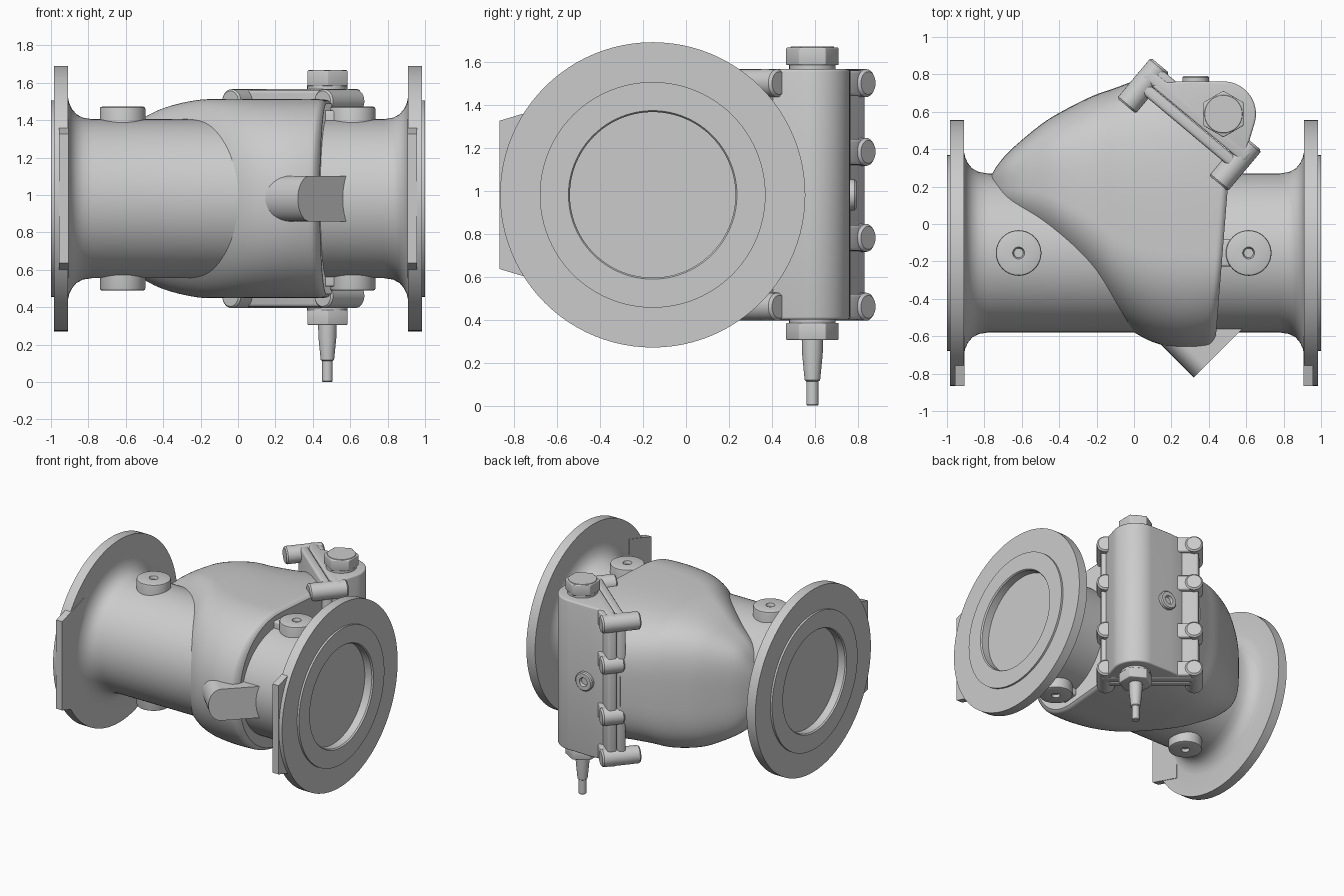
import bpy, bmesh
from math import sin, cos, pi, radians
from mathutils import Matrix, Vector

if "Cube" in bpy.data.objects:
    bpy.data.objects.remove(bpy.data.objects["Cube"])

CZ, CY = 0.98, -0.155          # pipe axis height and depth
T = Matrix.Translation


def finish(name, bm, M=Matrix(), bevel=0.0, segs=3, angle=32):
    bmesh.ops.recalc_face_normals(bm, faces=bm.faces)
    if bevel:
        es = [e for e in bm.edges if len(e.link_faces) == 2 and e.calc_face_angle() > radians(40)]
        bmesh.ops.bevel(bm, geom=es, offset=bevel, segments=segs, affect='EDGES', profile=0.5,
                        clamp_overlap=True)
    bm.transform(M)
    me = bpy.data.meshes.new(name)
    bm.to_mesh(me)
    bm.free()
    ob = bpy.data.objects.new(name, me)
    bpy.context.collection.objects.link(ob)
    bpy.ops.object.select_all(action='DESELECT')
    ob.select_set(True)
    bpy.context.view_layer.objects.active = ob
    bpy.ops.object.shade_smooth_by_angle(angle=radians(angle))
    return ob


def lathe(name, profile, M, seg=40, bevel=0.0):
    """Revolve (height, radius) points about local z."""
    bm = bmesh.new()
    rings = []
    for a, r in profile:
        n = 1 if r == 0 else seg
        rings.append([bm.verts.new((r * cos(2 * pi * i / seg), r * sin(2 * pi * i / seg), a)) for i in range(n)])
    for p, q in zip(rings, rings[1:]):
        for i in range(seg):
            j = (i + 1) % seg
            vs = [p[i % len(p)], p[j % len(p)], q[j % len(q)], q[i % len(q)]]
            bm.faces.new(list(dict.fromkeys(vs)))
    return finish(name, bm, M, bevel)


def prism(name, poly, z0, z1, M=Matrix(), bevel=0.0):
    bm = bmesh.new()
    lo = [bm.verts.new((x, y, z0)) for x, y in poly]
    hi = [bm.verts.new((x, y, z1)) for x, y in poly]
    bm.faces.new(lo)
    bm.faces.new(hi)
    for i in range(len(poly)):
        j = (i + 1) % len(poly)
        bm.faces.new((lo[i], lo[j], hi[j], hi[i]))
    return finish(name, bm, M, bevel)


def rect(x0, x1, y0, y1):
    return [(x0, y0), (x1, y0), (x1, y1), (x0, y1)]


# Straight pipe with both flanges, raised faces and recessed bores
half = [(-0.93, 0), (-0.93, 0.385), (-0.99, 0.385), (-1, 0.392), (-1, 0.525), (-0.985, 0.525),
        (-0.985, 0.71), (-0.91, 0.71), (-0.91, 0.545), (-0.902, 0.51), (-0.888, 0.48),
        (-0.865, 0.452), (-0.83, 0.433), (-0.78, 0.425)]
TO_X = T((0, CY, CZ)) @ Matrix.Rotation(pi / 2, 4, 'Y')
lathe("flanged_pipe", half + [(-a, r) for a, r in reversed(half)], TO_X, 96)

# Flat pads on the front of each flange
pad = [(-0.867, 0.635), (-0.867, 1.325), (-0.6, 1.405), (-0.6, 0.555)]
YZX = Matrix(((0, 0, 1, 0), (1, 0, 0, 0), (0, 1, 0, 0), (0, 0, 0, 1)))
for side, s in (("left", -1), ("right", 1)):
    prism(side + "_flange_pad", pad, s * 0.957, s * 0.905, YZX)

# Round tapping bosses above and below the pipe
for sx, x in (("left", -0.617), ("right", 0.613)):
    for sz, up in (("upper", 0), ("lower", pi)):
        M = T((x, CY, CZ)) @ Matrix.Rotation(up, 4, 'X')
        lathe(f"{sx}_{sz}_boss", [(0.3, 0), (0.3, 0.122), (0.478, 0.122), (0.488, 0.119), (0.492, 0.11),
                                  (0.492, 0.032), (0.47, 0.025), (0.47, 0)], M, 40)
        if sx == "right":
            prism(sz + "_boss_web", rect(-0.2, -0.05, -0.072, 0.072), 0.3, 0.47, M, 0.012)

# Cover frame: local x along the seam, local y out of the cover, z up
COVER = T((0.315, 0.555, CZ)) @ Matrix.Rotation(radians(-40), 4, 'Z')

# Swollen valve body: stations of x, front y, middle y, back y, half height
stations = [(-0.78, 0.14, 0.18, 0.22, 0.06), (-0.74, 0.08, 0.19, 0.30, 0.20), (-0.66, 0.0, 0.19, 0.395, 0.33),
            (-0.5, -0.11, 0.17, 0.53, 0.435), (-0.38, -0.21, 0.12, 0.605, 0.49), (-0.22, -0.37, 0.03, 0.685, 0.527),
            (-0.08, -0.52, -0.08, 0.735, 0.532), (0.08, -0.62, -0.14, 0.80, 0.532),
            (0.26, -0.665, -0.155, 0.90, 0.532), (0.41, -0.66, -0.155, 1.0, 0.532),
            (0.45, -0.64, -0.155, 1.0, 0.528), (0.47, -0.605, -0.155, 1.0, 0.51)]


def spline(pts, steps):
    out = []
    for i in range(len(pts) - 1):
        a, b, c, d = (pts[max(0, min(len(pts) - 1, i + k))] for k in (-1, 0, 1, 2))
        for s in range(steps):
            t = s / steps
            out.append([0.5 * (2 * q + (r - p) * t + (2 * p - 5 * q + 4 * r - u) * t * t
                               + (3 * q - p - 3 * r + u) * t ** 3) for p, q, r, u in zip(a, b, c, d)])
    return out + [list(pts[-1])]


def power(v, e):
    return (1 if v >= 0 else -1) * abs(v) ** (2 / e)


bm = bmesh.new()
N, rings = 96, []
for x, yb, ym, yt, h in spline(stations, 5):
    ring = []
    for i in range(N):
        c, s = cos(2 * pi * i / N), sin(2 * pi * i / N)
        e = 3.4 if s > 0 else 2.1
        y = ym + power(s, e) * (yt - ym if s > 0 else ym - yb)
        ring.append(bm.verts.new((x + max(0, x) * 0.17 * (y + 0.2), y, CZ + h * power(c, e))))
    rings.append(ring)
for p, q in zip(rings, rings[1:]):
    for i in range(N):
        bm.faces.new((p[i], p[(i + 1) % N], q[(i + 1) % N], q[i]))
bmesh.ops.bisect_plane(bm, geom=bm.verts[:] + bm.edges[:] + bm.faces[:], dist=1e-5,
                       plane_co=COVER @ Vector((0, -0.02, 0)),
                       plane_no=COVER.to_3x3() @ Vector((0, 1, 0)), clear_outer=True)
bmesh.ops.holes_fill(bm, edges=bm.edges[:], sides=0)
finish("valve_body", bm, angle=40)

# Angled lug at the front of the body
LUG = T((0.32, -0.82, CZ)) @ Matrix.Rotation(pi / 4, 4, 'Z') @ Matrix.Rotation(pi / 2, 4, 'X')
lug = [(0.09 - 0.09 * sin(pi * i / 16), 0.122 * cos(pi * i / 16)) for i in range(17)]
prism("front_lug", lug + [(0.372, -0.122), (0.372, 0.122)], -0.34, 0, LUG)

# Mating flanges of body and cover
prism("body_seat_flange", rect(-0.36, 0.36, -0.065, -0.004), -0.58, 0.58, COVER, 0.018)
prism("cover_flange", rect(-0.355, 0.355, 0, 0.07), -0.585, 0.585, COVER, 0.018)

# Cover housing with a rounded barrel around the spindle
SX, SY = 0.478, 0.588
arc = [(SX + 0.174 * cos(radians(a)), SY + 0.174 * sin(radians(a))) for a in range(95, -21, -5)]
prism("cover_housing", [(0.09, 0.74), (0.16, 0.757), (0.3, 0.765)] + arc + [(0.6, 0.39), (0.57, 0.34)],
      0.4, 1.565, bevel=0.012)

# Bolt bosses along both long edges of the cover
TO_Y = Matrix.Rotation(-pi / 2, 4, 'X')
for side, t in (("left", -0.322), ("right", 0.322)):
    for k, z in enumerate((-0.52, -0.2, 0.2, 0.52)):
        a = -0.17 if abs(z) > 0.4 else -0.05
        lathe(f"{side}_bolt_boss_{k + 1}", [(a, 0), (a, 0.056), (a + 0.01, 0.065), (0.1, 0.065), (0.112, 0.053),
                                            (0.112, 0)], COVER @ T((t, 0, z)) @ TO_Y, 28)
        # short web joining the boss to the cover
        prism(f"{side}_boss_web_{k + 1}", rect(*sorted((t, t * 0.55)), 0.02, 0.1), z - 0.06, z + 0.06,
              COVER, 0.015)

# Small plug on the back of the cover
lathe("cover_plug", [(-0.05, 0), (-0.05, 0.072), (0.024, 0.072), (0.032, 0.064), (0.032, 0.034), (0.012, 0.028),
                     (0.012, 0)], T((0.33, 0.76, CZ)) @ TO_Y, 32)

# Hexagon caps and the tapered spindle
HEX = T((SX, SY, 0)) @ Matrix.Rotation(pi / 2, 4, 'Z')
for name, z0, z1, w0, w1 in (("top", 1.583, 1.665, 1.555, 1.585), ("bottom", 0.305, 0.385, 0.383, 0.41)):
    lathe(name + "_hex_cap", [(z0, 0), (z0, 0.124), (z1, 0.124), (z1, 0)], HEX, 6, 0.006)
    lathe(name + "_cap_collar", [(w0, 0), (w0, 0.108), (w1, 0.108), (w1, 0)], HEX, 36)
lathe("top_cap_face", [(1.66, 0), (1.66, 0.104), (1.669, 0.1), (1.669, 0)], HEX, 36)
lathe("spindle", [(0.32, 0), (0.32, 0.05), (0.24, 0.048), (0.118, 0.036), (0.112, 0.028), (0.004, 0.028),
                  (0, 0.025), (0, 0)], HEX, 28)
